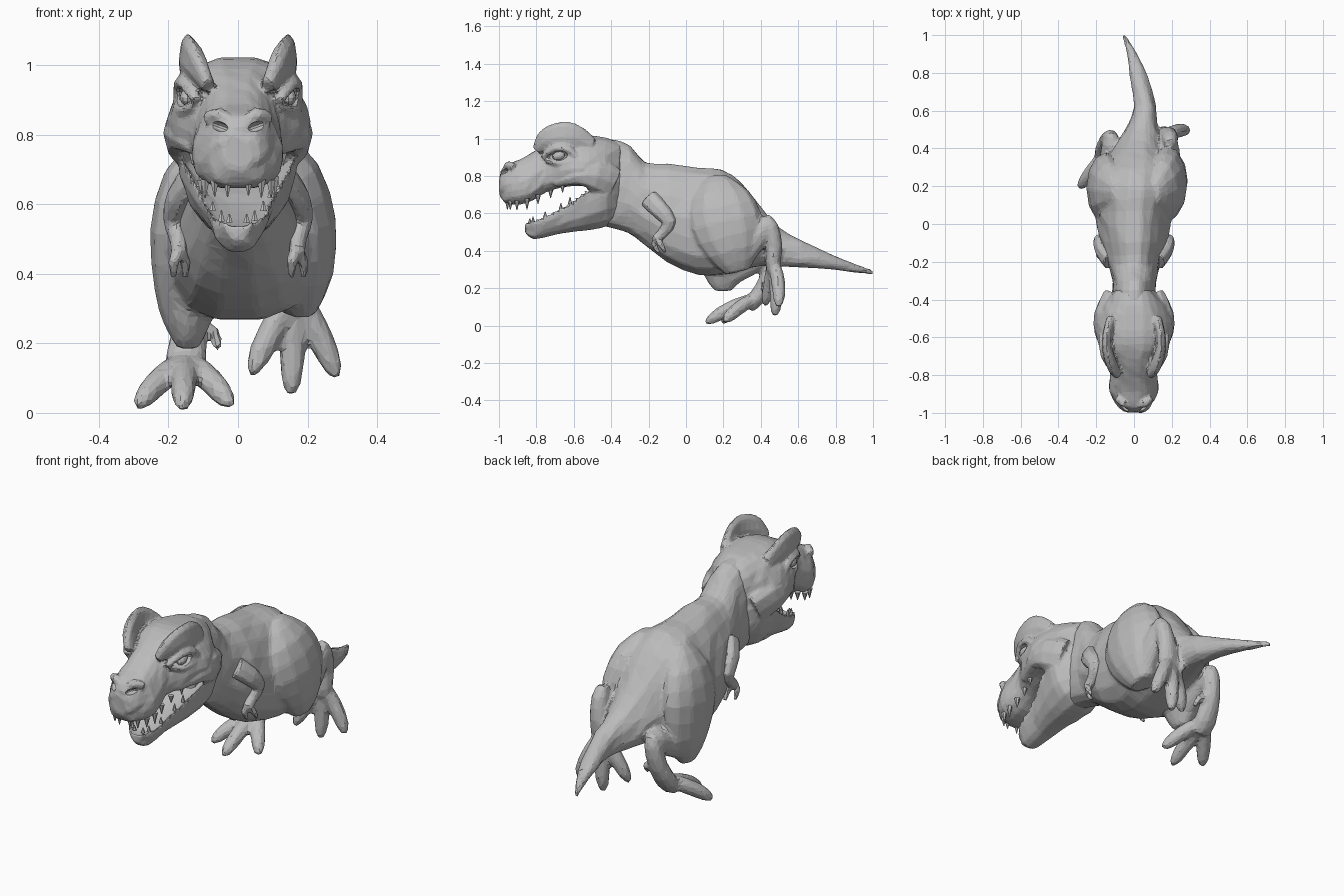
import bpy, bmesh, math, random
from mathutils import Vector, Matrix

random.seed(4)
cube = bpy.data.objects.get("Cube")
if cube:
    bpy.data.objects.remove(cube, do_unlink=True)

skin = bpy.data.materials.new("warm_grey_skin")
skin.use_nodes = True
GREY = (0.5, 0.5, 0.5, 1)
skin.diffuse_color = GREY
skin.node_tree.nodes["Principled BSDF"].inputs["Base Color"].default_value = GREY


def finish(name, bm):
    bmesh.ops.recalc_face_normals(bm, faces=bm.faces)
    mesh = bpy.data.meshes.new(name)
    bm.to_mesh(mesh)
    bm.free()
    mesh.materials.append(skin)
    obj = bpy.data.objects.new(name, mesh)
    bpy.context.collection.objects.link(obj)
    return obj


def smooth_path(stations, steps):
    """Catmull-Rom interpolation of whole stations, sizes included."""
    out, last = [], len(stations) - 1
    for i in range(last):
        a, b, c, d = (stations[min(max(i + k, 0), last)] for k in (-1, 0, 1, 2))
        for s in range(steps):
            t = s / steps
            out.append([q + t * (r - p) / 2 + t * t * (p - 2.5 * q + 2 * r - d0 / 2)
                        + t ** 3 * (1.5 * (q - r) + (d0 - p) / 2)
                        for p, q, r, d0 in zip(a, b, c, d)])
    return out + [list(stations[-1])]


def skin_rings(name, rings):
    bm = bmesh.new()
    loops = [[bm.verts.new(p) for p in ring] for ring in rings]
    n = len(loops[0])
    for lo, hi in zip(loops, loops[1:]):
        for i in range(n):
            j = (i + 1) % n
            bm.faces.new((lo[i], lo[j], hi[j], hi[i]))
    bm.faces.new(loops[0])
    bm.faces.new(loops[-1])
    return finish(name, bm)


def hull(name, stations, sides=18, dish=None, square=0.8):
    """Upright sections along y: (y, x, bottom, top, half width, taper)."""
    rings = []
    for y, x, bot, top, w, taper in smooth_path(stations, 2):
        h, ring = (top - bot) / 2, []
        for i in range(sides):
            a = math.tau * i / sides
            c, s = math.cos(a), math.sin(a)
            c = math.copysign(abs(c) ** square, c)
            z = (bot + top) / 2 + h * s
            if dish is not None:
                z = top + (2 * h * s if s < 0 else -dish * h * s)
            j = min(0.005, w * 0.1)
            ring.append((x + w * c * (1 - taper * s) + random.uniform(-j, j),
                         y + random.uniform(-j, j), z))
        rings.append(ring)
    return skin_rings(name, rings)


def limb(name, stations, sides=9):
    """Sections across a bent path: (x, y, z, sideways radius, other radius)."""
    pts = smooth_path(stations, 2)
    rings = []
    for i, (x, y, z, rx, ry) in enumerate(pts):
        t = (Vector(pts[min(i + 1, len(pts) - 1)][:3]) - Vector(pts[max(i - 1, 0)][:3])).normalized()
        side = (Vector((1, 0, 0)) - t * t.x).normalized()
        up = t.cross(side)
        rings.append([Vector((x, y, z)) + side * rx * math.cos(math.tau * k / sides)
                      + up * ry * math.sin(math.tau * k / sides) for k in range(sides)])
    return skin_rings(name, rings)


def ball(name, centre, size, tilt=0, axis="X"):
    bm = bmesh.new()
    bmesh.ops.create_uvsphere(bm, u_segments=10, v_segments=7, radius=1,
                              matrix=Matrix.Translation(centre) @ Matrix.Rotation(tilt, 4, axis)
                              @ Matrix.Diagonal((*size, 1)))
    return finish(name, bm)


def apply(obj, kind, **settings):
    mod = obj.modifiers.new(kind, kind)
    for key, value in settings.items():
        setattr(mod, key, value)
    bpy.context.view_layer.objects.active = obj
    bpy.ops.object.modifier_apply(modifier=mod.name)


def carve(target, cutter):
    apply(target, "BOOLEAN", operation="DIFFERENCE", object=cutter)
    bpy.data.objects.remove(cutter, do_unlink=True)


def fuse(name, parts, voxel, rounds, keep):
    """Merge overlapping parts into one faceted skin."""
    bpy.ops.object.select_all(action="DESELECT")
    for part in parts:
        part.select_set(True)
    body = parts[0]
    bpy.context.view_layer.objects.active = body
    bpy.ops.object.join()
    body.name = name
    apply(body, "REMESH", mode="VOXEL", voxel_size=voxel)
    apply(body, "SMOOTH", factor=0.5, iterations=rounds)
    apply(body, "DECIMATE", ratio=keep)
    body.data.polygons.foreach_set("use_smooth", [False] * len(body.data.polygons))
    return body


def teeth(name, stations, count, length, radius):
    """Row of cones along (x, y, z) points, on both sides."""
    bm = bmesh.new()
    path = smooth_path(stations, 6)
    for k in range(count):
        x, y, z = path[round(k * (len(path) - 1) / (count - 1))]
        flip = Matrix.Rotation(math.pi if length < 0 else 0, 4, "X")
        for s in (-1, 1):
            bmesh.ops.create_cone(bm, cap_ends=True, segments=6, radius1=radius, radius2=0.002,
                                  depth=abs(length) * random.uniform(0.7, 1.1),
                                  matrix=Matrix.Translation((s * x, y, z)) @ flip)
    return finish(name, bm)


def toe(root, tip, arch):
    """Thick toe arching from the foot to a blunt claw."""
    a, b, bend = Vector(root), Vector(tip), Vector(arch)
    sizes = ((0, .03), (.35, .038), (.7, .037), (.9, .028), (1, .012))
    return limb("toe", [(*(a.lerp(b, t) + bend * math.sin(math.pi * t)), r, r) for t, r in sizes], 8)


# Trunk: neck, back, belly and curling tail
body = [hull("trunk", [
    (-.52, 0, .55, .97, .11, .1), (-.40, 0, .52, 1.0, .115, .1), (-.30, 0, .49, .965, .115, .1),
    (-.22, 0, .43, .875, .135, .15), (-.10, 0, .335, .87, .175, .2), (.07, 0, .265, .847, .205, .22),
    (.19, .01, .275, .838, .225, .25), (.29, .02, .295, .77, .2, .2), (.39, .025, .315, .65, .135, .15),
    (.5, .04, .315, .525, .088, .1), (.62, .06, .31, .455, .058, .1), (.78, .025, .3, .38, .046, 0),
    (.9, -.01, .283, .332, .028, 0), (1.003, -.055, .272, .298, .012, 0)])]

# Raised left leg: thigh, shank folded up and back, foot hanging
body += [limb("thigh", [
    (.10, .16, .79, .04, .06), (.145, .18, .69, .09, .16), (.172, .21, .55, .11, .2),
    (.18, .25, .40, .095, .15), (.175, .28, .29, .05, .07)], 12),
    limb("shank", [
        (.18, .27, .35, .065, .08), (.19, .36, .45, .055, .065), (.19, .42, .53, .045, .055),
        (.19, .435, .58, .022, .025)]),
    limb("foot", [
        (.19, .42, .58, .028, .03), (.19, .45, .53, .045, .045), (.18, .472, .43, .05, .045),
        (.165, .465, .34, .062, .042), (.16, .465, .29, .045, .035)]),
    limb("hind_claw", [(.15, .46, .41, .025, .025), (.11, .49, .36, .02, .022),
                       (.1, .5, .29, .01, .01)], 6)]
body += [toe((.163, .46, .36), tip, (0, .015, .01))
         for tip in ((.037, .42, .11), (.153, .475, .05), (.287, .495, .1))]

# Planted right leg: thigh reaching low, shank back, foot forward
body += [limb("thigh", [
    (-.08, .17, .78, .04, .06), (-.125, .18, .67, .09, .15), (-.148, .19, .52, .105, .19),
    (-.15, .21, .35, .09, .15), (-.145, .2, .25, .065, .1), (-.145, .2, .185, .03, .045)], 12),
    limb("shank", [
        (-.14, .22, .28, .065, .075), (-.13, .34, .33, .056, .065), (-.12, .43, .38, .05, .055),
        (-.12, .47, .40, .025, .03)]),
    limb("foot", [
        (-.12, .45, .415, .028, .03), (-.125, .455, .36, .046, .046), (-.14, .435, .25, .05, .045),
        (-.15, .38, .15, .062, .046), (-.15, .33, .10, .052, .038)]),
    limb("hind_claw", [(-.12, .42, .25, .025, .025), (-.07, .43, .23, .022, .024),
                       (-.055, .4, .18, .01, .01)], 6)]
body += [toe((-.15, .38, .15), tip, (0, 0, .015))
         for tip in ((-.29, .19, .018), (-.16, .105, .014), (-.02, .2, .02))]

# Skull with blunt muzzle, and dished lower jaw
head = [hull("skull", [
    (-.997, 0, .70, .80, .04, 0), (-.97, 0, .655, .855, .085, .1), (-.89, 0, .645, .89, .125, .2),
    (-.82, 0, .67, .93, .122, .25), (-.755, 0, .71, .97, .122, .22), (-.67, 0, .735, 1.01, .17, .25),
    (-.6, 0, .745, 1.025, .19, .26), (-.52, 0, .74, 1.02, .195, .28), (-.43, 0, .71, 1.007, .17, .25),
    (-.35, 0, .68, .975, .1, .1)], square=.6),
    hull("jaw", [
        (-.862, 0, .50, .555, .035, 0), (-.81, 0, .46, .57, .075, 0), (-.7, 0, .485, .62, .1, 0),
        (-.6, 0, .50, .685, .135, 0), (-.5, 0, .51, .755, .168, 0), (-.42, 0, .53, .785, .172, 0),
        (-.35, 0, .58, .77, .11, 0)], dish=.6)]

# Brow crests, eyelids, nostril ridges and cheeks
for s in (-1, 1):
    head += [
        limb("brow_crest", [
            (s * .085, -.80, .94, .02, .025), (s * .112, -.755, .985, .03, .06),
            (s * .133, -.70, 1.005, .03, .078), (s * .145, -.64, 1.01, .026, .084),
            (s * .14, -.58, 1.0, .026, .07), (s * .12, -.51, .96, .03, .05)], 8),
        limb("eyelid", [
            (s * .12, -.77, .90, .015, .014), (s * .152, -.70, .95, .026, .022),
            (s * .165, -.62, .935, .024, .022), (s * .172, -.57, .88, .015, .015)], 6),
        limb("lower_eyelid", [
            (s * .125, -.75, .885, .012, .012), (s * .16, -.68, .868, .018, .016),
            (s * .172, -.6, .88, .014, .014)], 6),
        limb("nostril_ridge", [
            (s * .02, -.965, .835, .015, .015), (s * .055, -.95, .86, .024, .022),
            (s * .09, -.92, .845, .02, .02)], 6),
        limb("cheek", [
            (s * .12, -.7, .765, .03, .025), (s * .163, -.58, .80, .045, .05),
            (s * .168, -.48, .80, .044, .085), (s * .13, -.39, .76, .04, .09)], 8)]

fuse("body_tail_and_legs", body, .012, 4, .11)
skull = fuse("head", head, .008, 4, .12)

# Sockets and nostrils sunk into the head, eyes set inside
for s, side in ((1, "left"), (-1, "right")):
    carve(skull, ball("nostril_cutter", (s * .055, -.975, .825), (.033, .03, .014), s * -.35, "Y"))
    carve(skull, ball("eye_socket_cutter", (s * .168, -.68, .908), (.03, .05, .026), .2))
    ball(f"{side}_eye", (s * .146, -.68, .908), (.022, .036, .023), .2)

    # Small arm with two fingers
    arm = [limb("arm", [
        (s * .13, -.2, .68, .035, .055), (s * .172, -.14, .62, .036, .05),
        (s * .185, -.09, .555, .031, .04), (s * .172, -.12, .5, .026, .03),
        (s * .17, -.165, .46, .024, .026)], 8)]
    arm += [limb("finger", [
        (s * .168, -.16, .47, .016, .018), (s * .17 + dx, -.17 + dy, .435, .017, .017),
        (s * .17 + dx, -.145 + dy, .39, .009, .009)], 6) for dx, dy in ((-.015, 0), (.018, .035))]
    fuse(f"{side}_arm", arm, .008, 2, .15)

# Tongue and teeth
limb("tongue", [(0, -.77, .525, .02, .008), (0, -.66, .56, .05, .014), (0, -.5, .66, .06, .02)])
teeth("upper_teeth", [(.03, -.955, .65), (.085, -.925, .645), (.105, -.85, .65),
                      (.105, -.76, .69), (.13, -.66, .735)], 7, -.055, .015)
teeth("lower_teeth", [(.025, -.835, .56), (.06, -.8, .575), (.085, -.7, .62),
                      (.11, -.62, .67)], 5, .035, .011)
